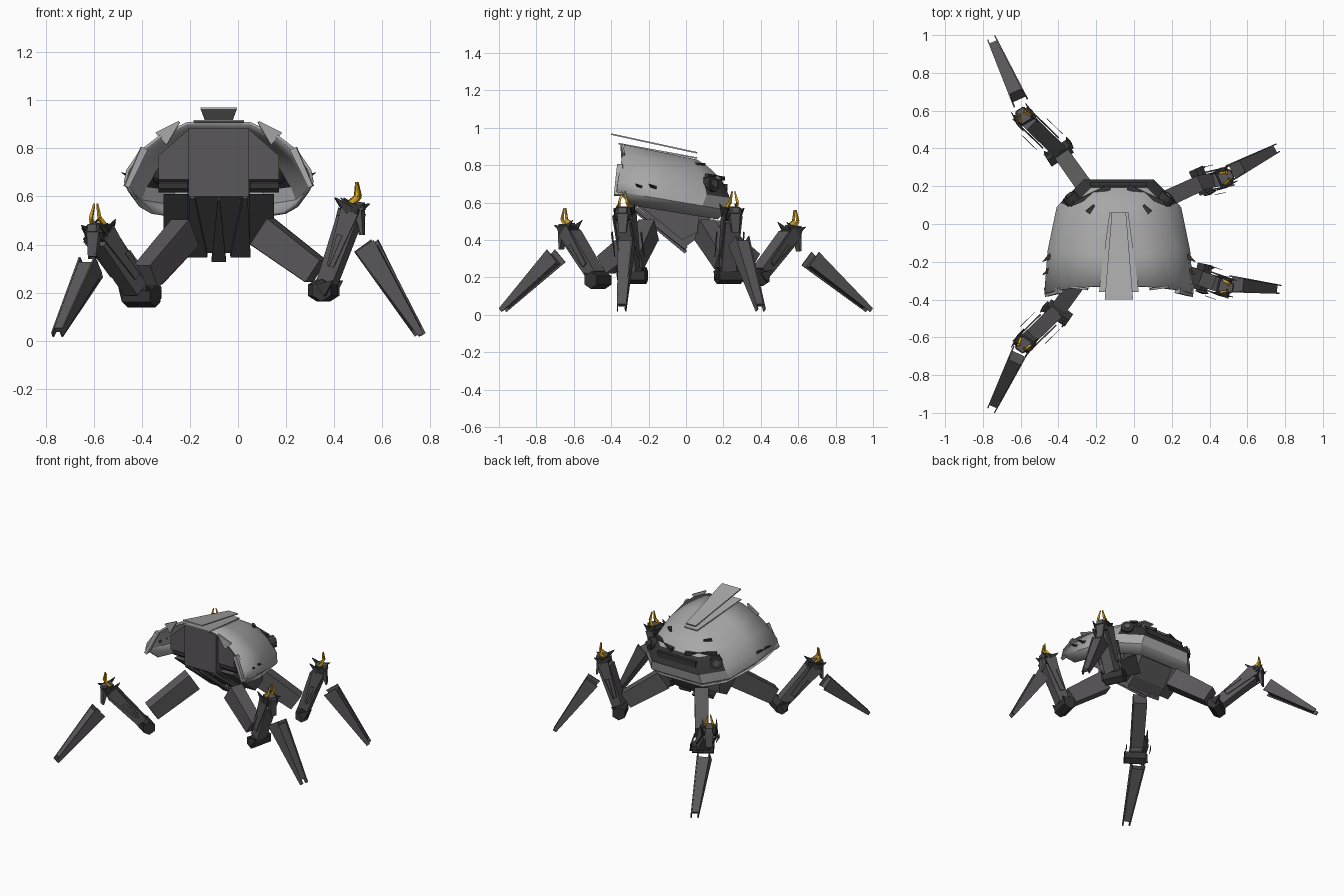
import bpy, bmesh, math
from mathutils import Vector

cube = bpy.data.objects.get("Cube")
if cube:
    bpy.data.objects.remove(cube)

CX = -0.08  # centre line of the body


def material(name, colour):
    m = bpy.data.materials.new(name)
    m.use_nodes = True
    m.diffuse_color = (*colour, 1)
    m.node_tree.nodes["Principled BSDF"].inputs["Base Color"].default_value = (*colour, 1)
    return m


GREY = material("light grey armour", (0.39, 0.39, 0.39))
DARK = material("dark grey metal", (0.10, 0.095, 0.10))
BLACK = material("black joint", (0.035, 0.035, 0.035))
ORANGE = material("orange horn", (0.78, 0.40, 0.01))


def make(name, verts, faces, *mats):
    me = bpy.data.meshes.new(name)
    me.from_pydata([tuple(v) for v in verts], [], faces)
    bm = bmesh.new()
    bm.from_mesh(me)
    bmesh.ops.recalc_face_normals(bm, faces=bm.faces)
    bm.to_mesh(me)
    bm.free()
    for m in mats:
        me.materials.append(m)
    ob = bpy.data.objects.new(name, me)
    bpy.context.collection.objects.link(ob)
    return ob


def loft(name, ring_a, ring_b, mat):
    """Closed solid between two outlines with the same point count."""
    n = len(ring_a)
    sides = [(i, (i + 1) % n, n + (i + 1) % n, n + i) for i in range(n)]
    caps = [tuple(range(n)), tuple(range(n, 2 * n))]
    return make(name, list(ring_a) + list(ring_b), sides + caps, mat)


def axes(p0, p1):
    d = (p1 - p0).normalized()
    side = d.cross(Vector((0, 0, 1)))
    side = side.normalized() if side.length > 0.01 else Vector((1, 0, 0))
    return d, side, side.cross(d)


def beam(name, p0, p1, size0, size1, mat):
    """Tapered box from p0 to p1; sizes are (width, height)."""
    p0, p1 = Vector(p0), Vector(p1)
    d, s, u = axes(p0, p1)
    corners = [(-1, -1), (1, -1), (1, 1), (-1, 1)]
    rings = [[p + s * a * w / 2 + u * b * h / 2 for a, b in corners]
             for p, (w, h) in ((p0, size0), (p1, size1))]
    return loft(name, *rings, mat)


def drum(name, p0, p1, r, sides, mat):
    p0, p1 = Vector(p0), Vector(p1)
    d, s, u = axes(p0, p1)
    turn = [2 * math.pi * (i + 0.5) / sides for i in range(sides)]
    rings = [[p + (s * math.cos(t) + u * math.sin(t)) * r for t in turn] for p in (p0, p1)]
    return loft(name, *rings, mat)


def prism(name, outline, x0, x1, mat):
    """Side outline of (y, z) points pushed across x."""
    return loft(name, *[[(x, y, z) for y, z in outline] for x in (x0, x1)], mat)


# Shell: U-shaped rings, open at the front
# front half-width, y, z, then back half-width, y, z
RINGS = [
    (0.35, -0.29, 0.585, 0.28, 0.17, 0.51),
    (0.395, -0.37, 0.66, 0.33, 0.22, 0.56),
    (0.385, -0.365, 0.71, 0.31, 0.235, 0.625),
    (0.33, -0.35, 0.79, 0.25, 0.19, 0.725),
    (0.24, -0.34, 0.86, 0.18, 0.12, 0.79),
    (0.13, -0.33, 0.91, 0.11, 0.06, 0.83),
]
verts, faces = [], []
for wf, yf, zf, wb, yb, zb in RINGS:
    yc = yb - 0.4 * wb
    half = [(wf, yf), ((wf + wb) / 2 + 0.015, (yf + yc) / 2), (wb, yc), (wb * 0.6, yb)]
    for x, y in half + [(-x, y) for x, y in reversed(half)]:
        t = (y - yf) / (yb - yf)
        verts.append((CX + x, y, zf + (zb - zf) * t))
for r in range(len(RINGS) - 1):
    for i in range(7):
        a = r * 8 + i
        faces.append((a, a + 1, a + 9, a + 8))
top = (len(RINGS) - 1) * 8
faces += [(top + i, top + i + 1, top + 6 - i, top + 7 - i) for i in range(3)]
shell = make("shell", verts, faces, GREY, BLACK)
# dark sensor band wraps the back between the third and fourth rings
for p in shell.data.polygons:
    if 16 <= p.index <= 18:
        p.material_index = 1
mod = shell.modifiers.new("thickness", 'SOLIDIFY')
mod.thickness = 0.012
bpy.context.view_layer.objects.active = shell
shell.select_set(True)
bpy.ops.object.shade_smooth_by_angle(angle=math.radians(28))


# Dorsal plates
def dorsal(name, y0, z0, w0, y1, z1, w1):
    beam(name, (CX, y0, z0), (CX, y1, z1), (w0, 0.008), (w1, 0.008), GREY)


dorsal("dorsal_panel", -0.36, 0.915, 0.21, 0.06, 0.838, 0.10)
dorsal("dorsal_fin", -0.40, 0.966, 0.15, 0.06, 0.866, 0.075)

# Core and lower hull
prism("core_block", [(-0.31, 0.60), (-0.31, 0.885), (-0.02, 0.80), (0.09, 0.68), (0.12, 0.5)],
      CX - 0.125, CX + 0.125, DARK)
prism("lower_hull", [(-0.30, 0.61), (0.0, 0.365), (0.06, 0.41), (0.14, 0.53), (0.05, 0.62)],
      CX - 0.13, CX + 0.13, DARK)
for s in (-1, 1):
    side = "left" if s > 0 else "right"

    def X(v):
        return CX + s * v
    cheek = [(X(x), -0.29, z) for x, z in ((0.125, 0.67), (0.125, 0.88), (0.25, 0.77), (0.25, 0.67))]
    loft(side + "_cheek", cheek, [(x, -0.12, z - 0.05) for x, y, z in cheek], DARK)
    prism(side + "_hull_plate", [(-0.28, 0.61), (-0.02, 0.40), (0.06, 0.44), (0.08, 0.6)],
          X(0.13), X(0.23), DARK)
    drum(side + "_shoulder", (X(0.13), -0.24, 0.645), (X(0.25), -0.24, 0.645), 0.03, 8, BLACK)
    beam(side + "_tooth", (X(0.11), -0.31, 0.60), (X(0.09), 0.0, 0.355),
         (0.02, 0.02), (0.085, 0.02), DARK)
    # Eye at each end of the sensor band
    drum(side + "_eye", (X(0.21), 0.08, 0.685), (X(0.265), 0.15, 0.70), 0.042, 12, BLACK)
    drum(side + "_pupil", (X(0.26), 0.145, 0.70), (X(0.27), 0.157, 0.702), 0.022, 12, DARK)
    beam(side + "_brow", (X(0.05), 0.195, 0.728), (X(0.24), 0.11, 0.745), (0.03, 0.02), (0.02, 0.02), BLACK)
    # Thin spikes and flaps on the shell edge
    for y in (-0.19, -0.26):
        beam(side + "_edge_spike", (X(0.36), y + 0.02, 0.68), (X(0.405), y - 0.01, 0.70),
             (0.03, 0.015), (0.002, 0.002), BLACK)
    beam(side + "_ear", (X(0.24), -0.335, 0.84), (X(0.165), -0.345, 0.91), (0.012, 0.07), (0.012, 0.008), GREY)
    beam(side + "_rim_flap", (X(0.31), -0.352, 0.80), (X(0.385), -0.36, 0.64), (0.03, 0.03), (0.05, 0.02), GREY)
    beam(side + "_groove_notch", (X(0.13), 0.10, 0.805), (X(0.165), 0.06, 0.807),
         (0.012, 0.012), (0.03, 0.012), BLACK)
beam("middle_tooth", (CX, -0.31, 0.59), (CX, 0.0, 0.335), (0.008, 0.02), (0.06, 0.02), DARK)
beam("band_strip", (CX - 0.15, 0.207, 0.68), (CX + 0.15, 0.207, 0.68), (0.03, 0.04), (0.03, 0.04), BLACK)


# Legs: hip, elbow, knee, top of blade, tip
LEGS = {
    "front_left": ((0.10, -0.20, 0.455), (0.36, -0.29, 0.21), (0.475, -0.33, 0.54),
                   (0.535, -0.32, 0.395), (0.765, -0.345, 0.025)),
    "back_left": ((0.10, 0.10, 0.455), (0.36, 0.22, 0.21), (0.475, 0.245, 0.54),
                  (0.535, 0.285, 0.395), (0.755, 0.40, 0.025)),
    "back_right": ((-0.22, 0.14, 0.45), (-0.39, 0.38, 0.20), (-0.58, 0.565, 0.44),
                   (-0.61, 0.665, 0.30), (-0.753, 0.98, 0.025)),
    "front_right": ((-0.22, -0.20, 0.45), (-0.41, -0.465, 0.185), (-0.58, -0.63, 0.45),
                    (-0.615, -0.695, 0.315), (-0.753, -0.98, 0.025)),
}
for leg, points in LEGS.items():
    hip, elbow, knee, blade, tip = map(Vector, points)
    out = Vector((tip.x - hip.x, tip.y - hip.y, 0)).normalized()
    across = out.cross(Vector((0, 0, 1)))
    up = Vector((0, 0, 1))
    # Thigh
    beam(leg + "_thigh", hip, hip.lerp(elbow, 0.86) + up * 0.045, (0.09, 0.13), (0.085, 0.11), DARK)
    # Elbow drum with end spikes
    drum(leg + "_elbow", elbow - across * 0.08, elbow + across * 0.06, 0.046, 6, BLACK)
    for k in (-1, 1):
        beam(leg + "_elbow_spike", elbow + across * 0.06 * k, elbow + across * 0.07 * k + out * 0.05 + up * 0.04,
             (0.03, 0.06), (0.004, 0.004), BLACK)
    # Shin with side plates and thin outer guards
    beam(leg + "_shin", elbow.lerp(knee, 0.1), elbow.lerp(knee, 0.9), (0.08, 0.07), (0.08, 0.09), DARK)
    for k in (-1, 1):
        off = across * 0.05 * k
        beam(leg + "_shin_plate", elbow.lerp(knee, 0.3) + off, knee + off, (0.008, 0.03), (0.008, 0.08), DARK)
        off = across * 0.08 * k
        beam(leg + "_shin_guard", elbow.lerp(knee, 0.3) + off, elbow.lerp(knee, 0.7) + off,
             (0.003, 0.006), (0.003, 0.025), DARK)
    # Knee cluster and horns
    drum(leg + "_knee", knee - across * 0.045, knee + across * 0.045, 0.038, 7, BLACK)
    beam(leg + "_knee_cap", knee - out * 0.02 + up * 0.01, knee + out * 0.05 + up * 0.02,
         (0.06, 0.06), (0.045, 0.03), DARK)
    beam(leg + "_knee_flap", knee + out * 0.03, knee + out * 0.045 - up * 0.10, (0.06, 0.03), (0.04, 0.01), DARK)
    for k in (-1, 1):
        base = knee + across * 0.045 * k
        beam(leg + "_knee_spike", base, base - out * 0.06 + up * 0.055, (0.02, 0.04), (0.003, 0.003), BLACK)
        beam(leg + "_knee_barb", base, base + out * 0.06 + up * 0.03, (0.015, 0.04), (0.003, 0.003), BLACK)
        root = knee + across * 0.03 * k - out * 0.005 + up * 0.03
        bend = knee + across * 0.022 * k + out * 0.025 + up * 0.06
        beam(leg + "_horn_base", root, bend, (0.012, 0.018), (0.012, 0.014), ORANGE)
        beam(leg + "_horn", bend, bend - across * 0.014 * k - out * 0.004 + up * 0.06,
             (0.012, 0.014), (0.006, 0.006), ORANGE)
    # Blade foot: short core between two longer plates
    beam(leg + "_foot_core", blade.lerp(tip, 0.05), blade.lerp(tip, 0.93), (0.07, 0.075), (0.038, 0.022), DARK)
    for k in (-1, 1):
        beam(leg + "_foot_plate", blade + across * 0.039 * k, tip + across * 0.022 * k,
             (0.008, 0.09), (0.006, 0.025), DARK)
